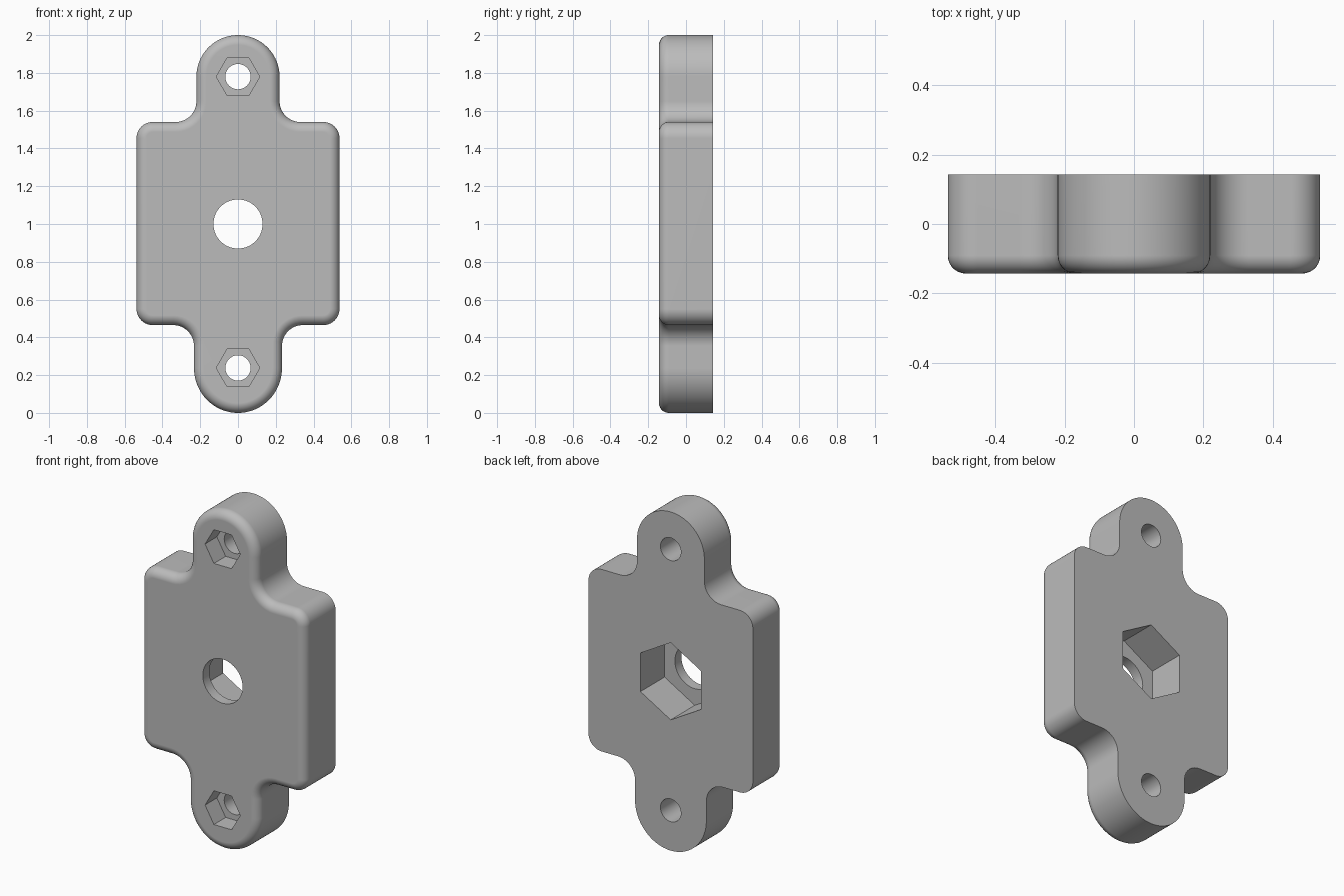
import bpy
import bmesh
from math import pi, radians, sin, cos
from mathutils import Vector

if "Cube" in bpy.data.objects:
    bpy.data.objects.remove(bpy.data.objects["Cube"], do_unlink=True)

FRONT, BACK = -0.143, 0.143
TOP_Z, LOW_Z = 1.78, 0.238

grey = bpy.data.materials.new("plain grey")
grey.use_nodes = True
colour = (0.5, 0.5, 0.5, 1)
grey.diffuse_color = colour
grey.node_tree.nodes["Principled BSDF"].inputs["Base Color"].default_value = colour


def quarter_arc(centre, start, end, steps):
    """Points on a quarter ellipse, from centre + start to centre + end."""
    angles = [i / steps * pi / 2 for i in range(steps + 1)]
    return [Vector(centre) + Vector(start) * cos(t) + Vector(end) * sin(t) for t in angles]


def fillet(before, corner, after, radius):
    """Round a right-angled corner."""
    a = (Vector(before) - Vector(corner)).normalized() * radius
    b = (Vector(after) - Vector(corner)).normalized() * radius
    return quarter_arc(Vector(corner) + a + b, -b, -a, 10)


def half_outline():
    """Right-hand half of the silhouette, from bottom to top."""
    corners = [(0.233, LOW_Z), (0.233, 0.465), (0.537, 0.465),
               (0.537, 1.54), (0.22, 1.54), (0.22, TOP_Z)]
    pts = quarter_arc((0, LOW_Z), (0, -LOW_Z), (0.233, 0), 24)
    for i, r in enumerate([0.11, 0.085, 0.085, 0.11]):
        pts += fillet(corners[i], corners[i + 1], corners[i + 2], r)
    pts += quarter_arc((0, TOP_Z), (0.22, 0), (0, 0.22), 24)
    return pts


def make_cutter(name, sides, radius, z, y0, y1, turn=0):
    """Prism along y, used to cut a hole or a nut pocket."""
    bpy.ops.mesh.primitive_cylinder_add(
        vertices=sides, radius=radius, depth=y1 - y0,
        location=(0, (y0 + y1) / 2, z), rotation=(pi / 2, turn, 0))
    cutter = bpy.context.object
    cutter.name = name
    cutter.data.materials.append(grey)
    cutter.hide_render = True
    return cutter


# Plate body: mirrored outline, joined front to back
right = half_outline()
outline = right + [Vector((-p.x, p.y)) for p in reversed(right[1:-1])]
bm = bmesh.new()
front = [bm.verts.new((p.x, FRONT, p.y)) for p in outline]
back = [bm.verts.new((p.x, BACK, p.y)) for p in outline]
bm.faces.new(front)
bm.faces.new(list(reversed(back)))
for i in range(len(outline)):
    bm.faces.new((front[i - 1], back[i - 1], back[i], front[i]))
bmesh.ops.recalc_face_normals(bm, faces=bm.faces)

# Rounded front rim
rim = [e for e in bm.edges if all(v.co.y < 0 for v in e.verts)]
bmesh.ops.bevel(bm, geom=rim, offset=0.052, segments=7, profile=0.5,
                affect='EDGES', clamp_overlap=False)
bmesh.ops.recalc_face_normals(bm, faces=bm.faces)
mesh = bpy.data.meshes.new("mounting_plate")
bm.to_mesh(mesh)
bm.free()
mesh.materials.append(grey)
plate = bpy.data.objects.new("mounting_plate", mesh)
bpy.context.collection.objects.link(plate)

# Bolt holes, front nut pockets, centre bore and rear hexagonal pocket
cutters = [make_cutter("centre_bore_cutter", 64, 0.13, 1.0, -0.3, 0.3),
           make_cutter("rear_pocket_cutter", 6, 0.228, 1.0, BACK - 0.225, 0.3)]
for label, z in (("upper", TOP_Z), ("lower", LOW_Z)):
    cutters.append(make_cutter(label + "_bolt_cutter", 48, 0.067, z, -0.3, 0.3))
    cutters.append(make_cutter(label + "_nut_cutter", 6, 0.115, z, -0.3, FRONT + 0.11, pi / 2))

bpy.ops.object.select_all(action='DESELECT')
plate.select_set(True)
bpy.context.view_layer.objects.active = plate
for cutter in cutters:
    cut = plate.modifiers.new(cutter.name, 'BOOLEAN')
    cut.operation = 'DIFFERENCE'
    cut.solver = 'EXACT'
    cut.object = cutter
    bpy.ops.object.modifier_apply(modifier=cut.name)
for cutter in cutters:
    bpy.data.objects.remove(cutter, do_unlink=True)

# Smooth curves with crisp hole edges and flat faces
bpy.ops.object.shade_smooth_by_angle(angle=radians(30))
weighted = plate.modifiers.new("flat_face_normals", 'WEIGHTED_NORMAL')
weighted.keep_sharp = True
